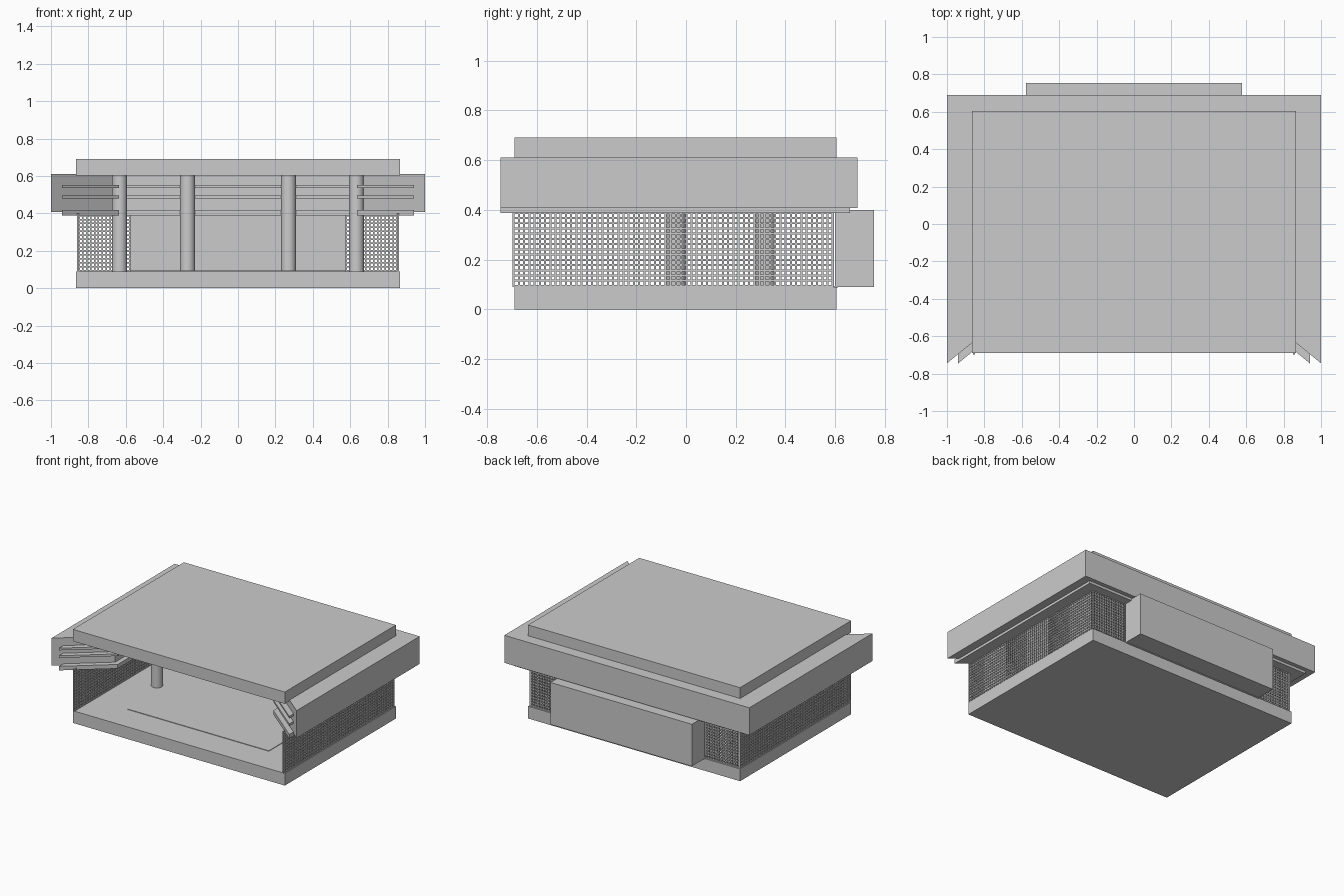
import bpy, bmesh

if "Cube" in bpy.data.objects:
    bpy.data.objects.remove(bpy.data.objects["Cube"])


def finish(name, bm):
    bmesh.ops.recalc_face_normals(bm, faces=bm.faces)
    me = bpy.data.meshes.new(name)
    bm.to_mesh(me)
    bm.free()
    ob = bpy.data.objects.new(name, me)
    bpy.context.collection.objects.link(ob)
    return ob


def add_box(bm, lo, hi):
    vs = bmesh.ops.create_cube(bm, size=1)["verts"]
    for v in vs:
        for i in range(3):
            v.co[i] = lo[i] if v.co[i] < 0 else hi[i]


def box(name, lo, hi):
    bm = bmesh.new()
    add_box(bm, lo, hi)
    return finish(name, bm)


def prism(name, pts, z0, z1):
    bm = bmesh.new()
    f = bm.faces.new([bm.verts.new((x, y, z0)) for x, y in pts])
    r = bmesh.ops.extrude_face_region(bm, geom=[f])
    for v in r["geom"]:
        if isinstance(v, bmesh.types.BMVert):
            v.co.z = z1
    return finish(name, bm)


def u_ring(name, xo, xi, yo, yi, tip, inner, z0, z1):
    # U-shaped plan with diagonal front ends
    left = [(-xi, yi), (-xi, inner), (-xo, tip), (-xo, yo)]
    right = [(-x, y) for x, y in reversed(left)]
    return prism(name, left + right, z0, z1)


# Floor and roof slabs, thin stage and rear box
box("base_slab", (-.865, -.69, 0), (.865, .605, .09))
box("roof_slab", (-.865, -.69, .603), (.865, .605, .69))
box("floor_panel", (-.577, -.465, .085), (.577, .61, .094))
box("rear_box", (-.577, .6, .09), (.577, .755, .4))

# Canopy band and its horizontal fins
u_ring("canopy_band", 1.0, .67, .69, .36, -.745, -.475, .407, .61)
for i, (z0, z1) in enumerate([(.388, .418), (.48, .496), (.536, .552)]):
    u_ring(f"canopy_fin_{i}", .94, .635, .66, .32, -.745, -.495, z0, z1)

# Round columns
for i, (x, y) in enumerate([(-.633, -.04), (.633, -.04), (-.27, .32), (.27, .32)]):
    bpy.ops.mesh.primitive_cylinder_add(vertices=32, radius=.04, depth=.52,
                                        location=(x, y, .345))
    ob = bpy.context.object
    ob.name = f"column_{i}"
    bpy.ops.object.shade_smooth_by_angle()


def lattice(name, axis, a0, a1, pos):
    # Wire screen of crossing bars, running along x (0) or y (1)
    bm = bmesh.new()
    t, d = .004, .005
    n = round((a1 - a0) / .021)

    def bar(u0, u1, z0, z1):
        lo, hi = [0, 0, z0], [0, 0, z1]
        lo[axis], hi[axis] = u0, u1
        lo[1 - axis], hi[1 - axis] = pos - d, pos + d
        add_box(bm, lo, hi)
    for i in range(n + 1):
        u = a0 + (a1 - a0) * i / n
        bar(u - t, u + t, .09, .4)
    for k in range(15):
        z = .094 + .021 * k
        bar(a0, a1, z - t, z + t)
    return finish(name, bm)


# Screens on both sides and beside the rear box
for s, side in ((-1, "left"), (1, "right")):
    lattice(f"side_screen_{side}", 1, -.693, .59, s * .855)
    a, b = sorted((s * .58, s * .85))
    lattice(f"rear_screen_{side}", 0, a, b, .59)
